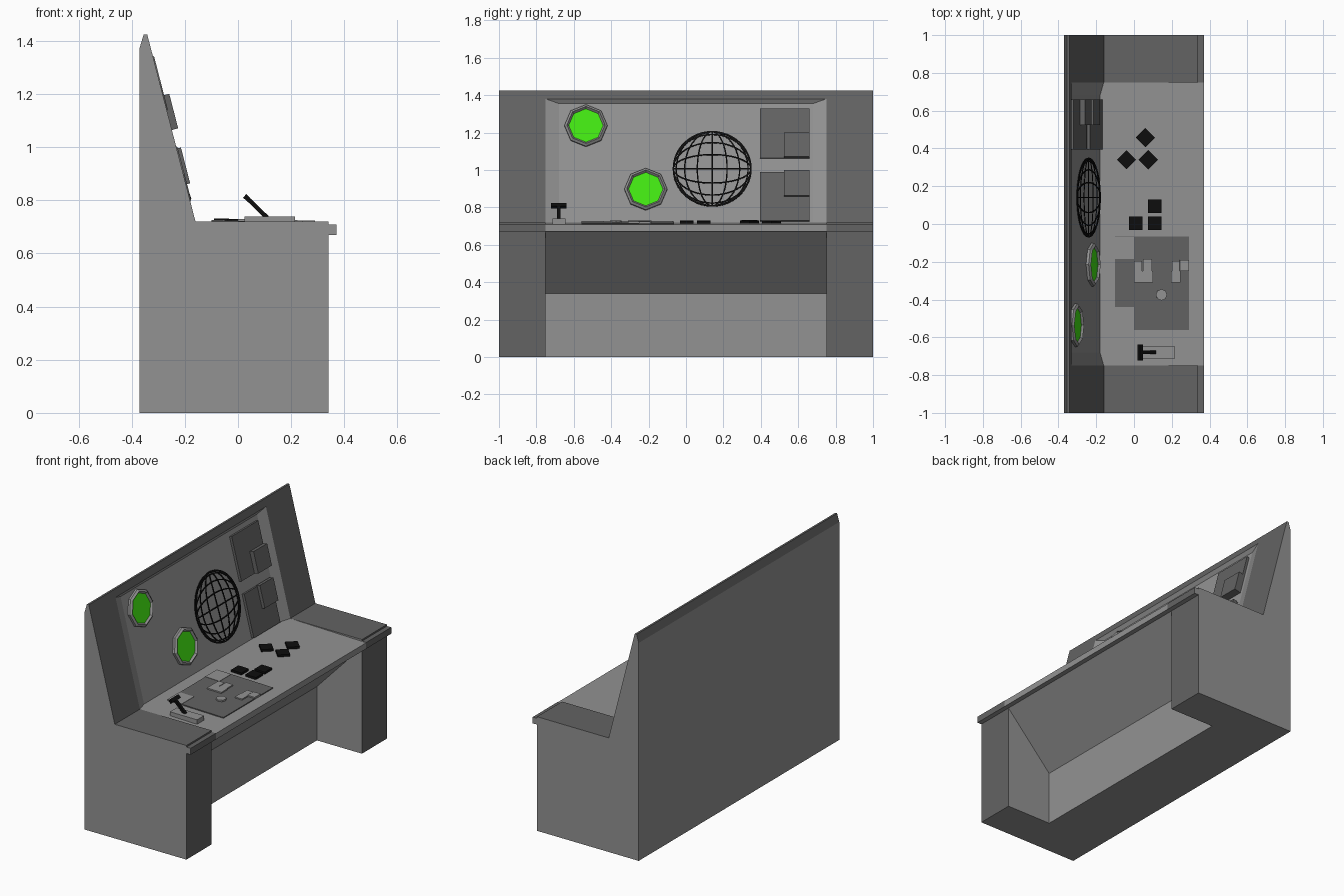
import bpy, bmesh, math
from mathutils import Matrix, Vector

if "Cube" in bpy.data.objects:
    bpy.data.objects.remove(bpy.data.objects["Cube"])


def material(name, rgb):
    m = bpy.data.materials.new(name)
    m.diffuse_color = (*rgb, 1)
    m.use_nodes = True
    m.node_tree.nodes["Principled BSDF"].inputs["Base Color"].default_value = m.diffuse_color
    return m


LIGHT = material("light grey", (.29, .29, .29))
DARK = material("dark grey", (.125, .125, .125))
BLACK = material("black", (.004, .004, .004))
GREEN = material("screen green", (.06, .88, .007))


def finish(name, bm, mats, M=None, rule=None):
    if M is not None:
        bm.transform(M)
    bmesh.ops.recalc_face_normals(bm, faces=bm.faces)
    bm.normal_update()
    if rule:
        for f in bm.faces:
            f.material_index = rule(f)
    me = bpy.data.meshes.new(name)
    bm.to_mesh(me)
    bm.free()
    for m in mats:
        me.materials.append(m)
    ob = bpy.data.objects.new(name, me)
    bpy.context.scene.collection.objects.link(ob)
    return ob


def extrude_profile(name, pts, y0, y1, mats, rule):
    bm = bmesh.new()
    f = bm.faces.new([bm.verts.new((x, y0, z)) for x, z in pts])
    r = bmesh.ops.extrude_face_region(bm, geom=[f])
    vs = [g for g in r["geom"] if isinstance(g, bmesh.types.BMVert)]
    bmesh.ops.translate(bm, vec=(0, y1 - y0, 0), verts=vs)
    return finish(name, bm, mats, rule=rule)


def box(name, mat, lo, hi, M=None):
    lo, hi = Vector(lo), Vector(hi)
    bm = bmesh.new()
    bmesh.ops.create_cube(bm, size=1)
    bmesh.ops.scale(bm, vec=hi - lo, verts=bm.verts)
    bmesh.ops.translate(bm, vec=(lo + hi) / 2, verts=bm.verts)
    return finish(name, bm, [mat], M)


# side pedestals with uprights: dark on the operator side, light on flanks and back
cap = [(-.342, 1.425), (-.355, 1.425), (-.37, 1.375)]
side = [(-.37, 0), (.34, 0), (.34, .67), (.37, .67), (.37, .71), (.34, .71),
        (.34, .72), (-.16, .72), (-.33, 1.38)] + cap


def side_rule(f):
    n = f.normal
    return 0 if abs(n.y) > .9 or n.x < -.99 or n.z < -.5 else 1


for s, label in ((-1, "left"), (1, "right")):
    a, b = sorted((s * .75, s))
    extrude_profile(label + "_side", side, a, b, [LIGHT, DARK], side_rule)

# centre body with knee space, desk top and recessed panel
centre = [(-.37, 0), (.026, 0), (.026, .34), (.34, .67), (.37, .67), (.37, .708),
          (-.18, .72), (-.344, 1.355), (-.33, 1.38)] + cap
extrude_profile("centre_body", centre, -.75, .75, [LIGHT, DARK],
                lambda f: int(f.calc_center_median().z > 1.375 and f.normal.x > -.99
                              and abs(f.normal.y) < .9))

# slanted side walls of the recess
for s, label in ((-1, "left"), (1, "right")):
    bm = bmesh.new()
    bm.faces.new([bm.verts.new(p) for p in (
        (-.18, s * .68, .72), (-.344, s * .68, 1.355),
        (-.33, s * .75, 1.38), (-.16, s * .75, .72))])
    ob = finish(label + "_recess_wall", bm, [LIGHT])
    if ob.data.polygons[0].normal.x < 0:
        ob.data.flip_normals()

# panel frame: local x = across, y = up the slope, z = outwards
up = Vector((-.164, 0, .635)).normalized()
out = Vector((up.z, 0, -up.x))
PANEL = Matrix(((0, up.x, out.x, -.18), (1, 0, 0, 0), (0, up.z, out.z, .72), (0, 0, 0, 1)))


def v_of(z):
    return (z - .72) / up.z


# octagonal green screens with sloped bezels
def screen(name, y, z):
    M = PANEL @ Matrix.Translation((y, v_of(z), 0))
    bm = bmesh.new()
    rings = [[bm.verts.new((r * math.cos(i * math.pi / 4), r * math.sin(i * math.pi / 4), h))
              for i in range(8)]
             for r, h in ((.115, 0), (.115, .014), (.102, .024), (.092, .012))]
    for a, b in zip(rings, rings[1:]):
        for i in range(8):
            j = (i + 1) % 8
            bm.faces.new((a[i], a[j], b[j], b[i]))
    glass = bm.faces.new(rings[-1])
    bm.faces.new(rings[0][::-1])
    glass.material_index = 1
    finish(name, bm, [LIGHT, GREEN], M)


screen("upper_screen", -.535, 1.235)
screen("lower_screen", -.215, .895)

# dark plates with raised blocks
for label, z0, z1, b0, b1, h in (("upper", 1.06, 1.325, 1.06, 1.19, .044),
                                 ("lower", .725, .985, .855, .99, .036)):
    box(label + "_plate", DARK, (.395, v_of(z0), -.002), (.66, v_of(z1), .016), PANEL)
    box(label + "_block", DARK, (.525, v_of(b0), .01), (.66, v_of(b1), h), PANEL)

# round display: curved black grid, leaning out at its lower edge
bm = bmesh.new()
R, STEPS, W = .208, 24, .0035


def ribbon(fn):
    prev = None
    for i in range(STEPS + 1):
        t = -math.pi / 2 + math.pi * i / STEPS
        p, q = Vector(fn(t - .02)), Vector(fn(t + .02))
        d = (q - p).normalized()
        c, n = (p + q) / 2, Vector((-d.y, d.x))
        pair = [bm.verts.new((k.x, k.y, .015 - .05 * k.y)) for k in (c + n * W, c - n * W)]
        if prev:
            bm.faces.new((prev[0], prev[1], pair[1], pair[0]))
        prev = pair


for k in range(-4, 5):
    a = k / 4 * math.pi / 2
    ribbon(lambda t: (R * math.sin(a) * math.cos(t), R * math.sin(t)))
    if abs(k) < 4:
        ribbon(lambda t: (R * math.sin(t), R * math.sin(a) * math.cos(t)))
disp = finish("round_grid_display", bm, [BLACK],
              PANEL @ Matrix.Translation((.14, v_of(1.003), 0)))
mod = disp.modifiers.new("thickness", 'SOLIDIFY')
mod.thickness = .003

# desk frame: follows the slight slope of the desk top
tilt = math.atan2(.012, .55)
DESK = Matrix.Translation((0, 0, .716)) @ Matrix.Rotation(tilt, 4, 'Y')

# square and diamond buttons
for i, (x, y, ang) in enumerate(((.01, .005, 0), (.11, .005, 0), (.11, .095, 0),
                                 (-.04, .34, 45), (.075, .34, 45), (.06, .457, 45))):
    M = DESK @ Matrix.Translation((x, y, 0)) @ Matrix.Rotation(math.radians(ang), 4, 'Z')
    box("button_%d" % (i + 1), BLACK, (-.036, -.036, -.004), (.036, .036, .014), M)

# control board with raised keys
box("control_board", DARK, (-.1, -.56, -.004), (.29, -.065, .006), DESK)
keys = ((-.1, 0, -.185, -.07), (-.1, 0, -.56, -.44), (0, .043, -.25, -.195),
        (.047, .095, -.25, -.185), (.0, .1, -.31, -.25), (.195, .245, -.31, -.25),
        (.242, .29, -.25, -.19), (.2, .24, -.25, -.195))
for i, (x0, x1, y0, y1) in enumerate(keys):
    h = .008 if i < 2 else .014
    box("board_key_%d" % (i + 1), LIGHT, (x0, y0, 0), (x1, y1, h), DESK)
bm = bmesh.new()
bmesh.ops.create_cone(bm, cap_ends=True, segments=8, radius1=.03, radius2=.03, depth=.018)
finish("board_knob", bm, [LIGHT], DESK @ Matrix.Translation((.145, -.375, .007)))

# lever with T handle
box("lever_base", LIGHT, (.025, -.715, .705), (.215, -.645, .74))
LEVER = Matrix.Translation((.11, -.68, .735)) @ Matrix.Rotation(math.radians(-46), 4, 'Y')
box("lever_stem", BLACK, (-.008, -.009, 0), (.008, .009, .105), LEVER)
box("lever_handle", BLACK, (-.009, -.042, .095), (.009, .042, .118), LEVER)
